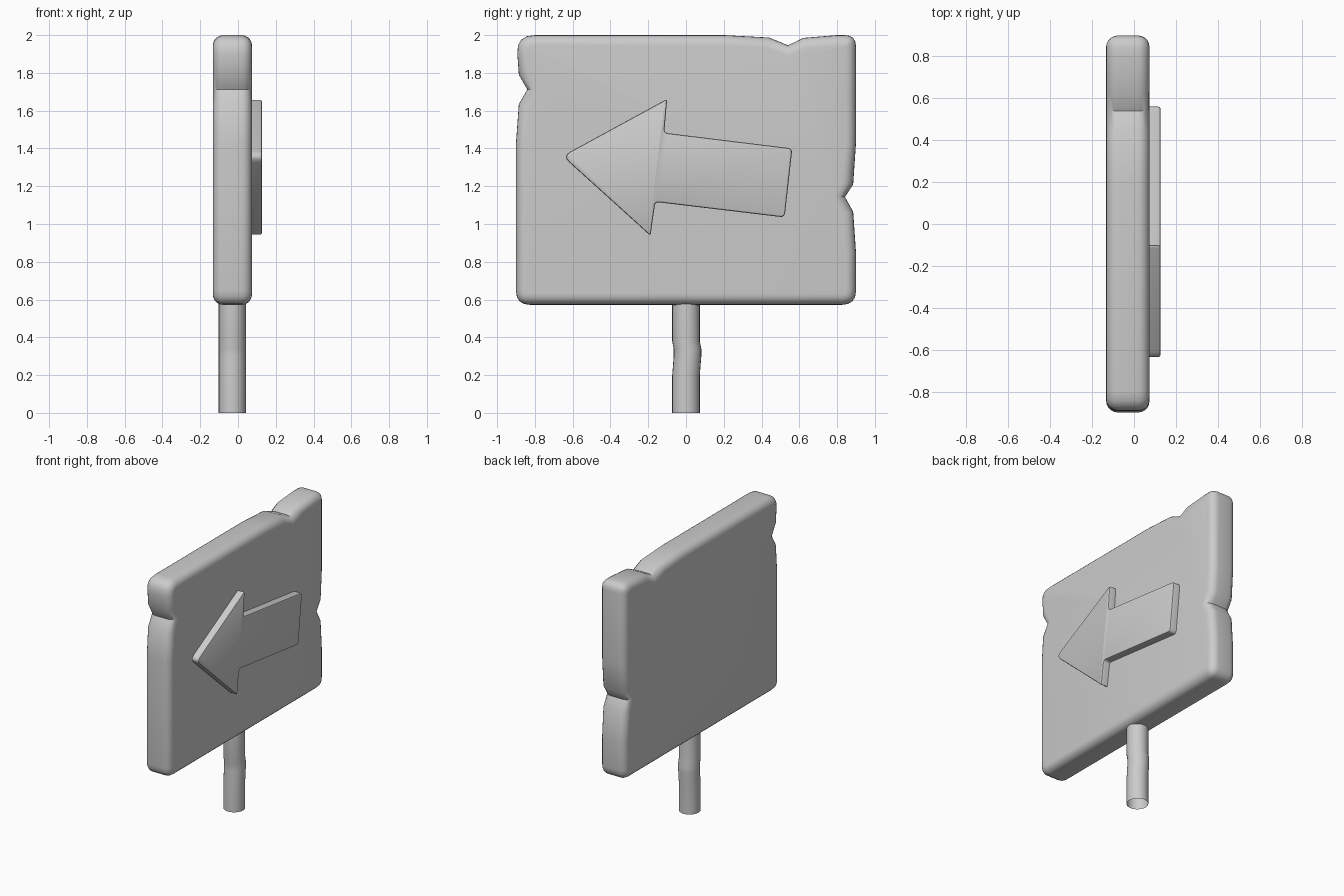
import bpy, bmesh, math
from mathutils import Vector

if "Cube" in bpy.data.objects:
    bpy.data.objects.remove(bpy.data.objects["Cube"])


def rounded(points, n=4):
    """Outline from (y, z, trim) corners; trim > 0 rounds the corner."""
    out = []
    for i, (y, z, d) in enumerate(points):
        p = Vector((y, z))
        if d == 0:
            out.append(p)
            continue
        a = Vector(points[i - 1][:2])
        b = Vector(points[(i + 1) % len(points)][:2])
        a = p + (a - p).normalized() * d
        b = p + (b - p).normalized() * d
        for k in range(n + 1):
            t = k / n
            out.append(a * (1 - t) ** 2 + p * 2 * t * (1 - t) + b * t * t)
    return out


def finish(name, bm, angle):
    bmesh.ops.recalc_face_normals(bm, faces=bm.faces)
    me = bpy.data.meshes.new(name)
    bm.to_mesh(me)
    bm.free()
    ob = bpy.data.objects.new(name, me)
    bpy.context.collection.objects.link(ob)
    bpy.ops.object.select_all(action='DESELECT')
    ob.select_set(True)
    bpy.context.view_layer.objects.active = ob
    bpy.ops.object.shade_smooth_by_angle(angle=math.radians(angle))
    return ob


def slab(name, points, x0, x1, bevel, segments, both):
    """Extrude a y-z outline along x and round its rim."""
    bm = bmesh.new()
    outline = rounded(points)
    back = bm.faces.new([bm.verts.new((x0, p.x, p.y)) for p in outline])
    new = bmesh.ops.extrude_face_region(bm, geom=[back], use_keep_orig=True)['geom']
    front = [g for g in new if isinstance(g, bmesh.types.BMFace)][0]
    for v in front.verts:
        v.co.x = x1
    bmesh.ops.recalc_face_normals(bm, faces=bm.faces)
    edges = list(front.edges) + (list(back.edges) if both else [])
    bmesh.ops.bevel(bm, geom=edges, offset=bevel, segments=segments,
                    profile=0.5, affect='EDGES', clamp_overlap=False)
    return finish(name, bm, 40)


# Board with three chipped notches
slab("board", [
    (-0.90, 0.572, 0.075), (0.90, 0.572, 0.075),
    (0.90, 0.85, 0), (0.885, 1.065, 0), (0.842, 1.143, 0), (0.885, 1.21, 0), (0.90, 1.43, 0),
    (0.90, 2.0, 0.06),
    (0.80, 2.0, 0), (0.62, 1.985, 0), (0.54, 1.946, 0), (0.44, 1.987, 0), (0.20, 2.0, 0),
    (-0.90, 2.0, 0.10),
    (-0.885, 1.79, 0), (-0.84, 1.712, 0), (-0.885, 1.635, 0), (-0.90, 1.43, 0),
], -0.133, 0.074, 0.055, 5, True)

# Raised arrow
slab("arrow", [
    (-0.655, 1.36, 0.05), (-0.10, 1.662, 0.015), (-0.115, 1.483, 0.02),
    (0.563, 1.40, 0.025), (0.522, 1.035, 0.025), (-0.163, 1.117, 0.02), (-0.188, 0.938, 0.015),
], 0.06, 0.127, 0.01, 2, False)

# Slightly kinked post, open at the foot
bm = bmesh.new()
rings = []
for z, y in [(0, 0), (0.2, 0), (0.3, 0.008), (0.34, 0.008), (0.38, 0), (0.62, 0)]:
    rings.append([bm.verts.new((-0.03 + 0.072 * math.cos(a), y + 0.073 * math.sin(a), z))
                  for a in [k * math.tau / 24 for k in range(24)]])
for lo, hi in zip(rings, rings[1:]):
    for k in range(24):
        j = (k + 1) % 24
        bm.faces.new((lo[k], lo[j], hi[j], hi[k]))
finish("post", bm, 40)
